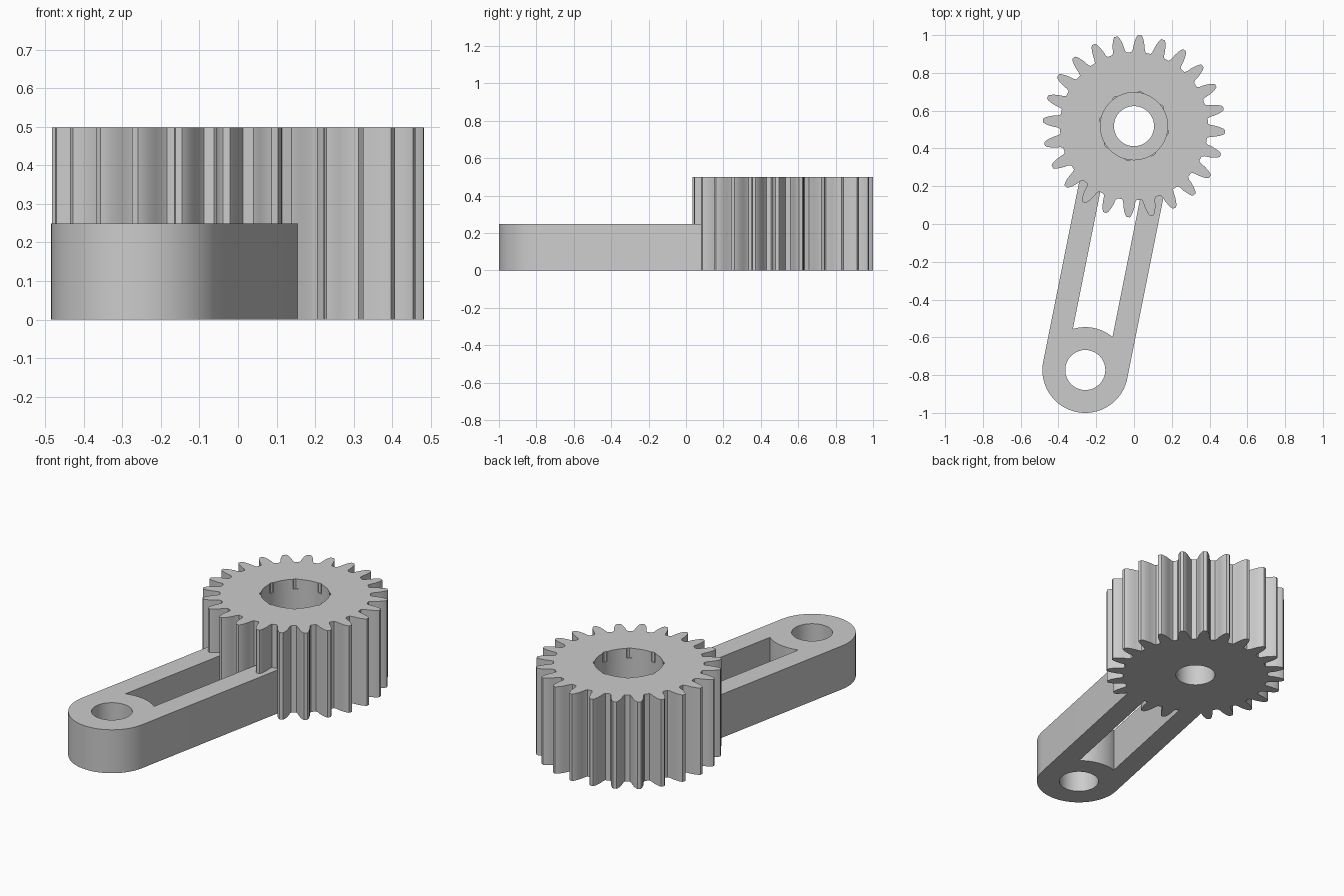
import bpy, math
from mathutils import Vector

if "Cube" in bpy.data.objects:
    bpy.data.objects.remove(bpy.data.objects["Cube"], do_unlink=True)

GEAR = Vector((0, 0.518))      # gear axis
PIVOT = Vector((-0.258, -0.773))  # axis of the arm's free end
TEETH = 24
ROOT_R, BORE_R, SEAT_R, END_R, SLOT = 0.392, 0.106, 0.178, 0.227, 0.107
GEAR_H, ARM_H = 0.498, 0.249

grey = bpy.data.materials.new("plain_grey")
grey.use_nodes = True
colour = (0.6, 0.6, 0.6, 1)
grey.diffuse_color = colour
grey.node_tree.nodes["Principled BSDF"].inputs["Base Color"].default_value = colour


def polar(r, a):
    return Vector((r * math.cos(a), r * math.sin(a)))


def arc(centre, r, start, end, n):
    return [centre + polar(r, start + (end - start) * i / n) for i in range(n + 1)]


def circle(centre, r, n=64):
    return arc(centre, r, 0, math.tau, n)[:-1]


def prism(name, outlines, z0, z1):
    """Extrude closed outlines, inner ones becoming holes."""
    curve = bpy.data.curves.new(name, "CURVE")
    curve.dimensions = "2D"
    curve.fill_mode = "BOTH"
    curve.extrude = (z1 - z0) / 2
    for pts in outlines:
        spline = curve.splines.new("POLY")
        spline.points.add(len(pts) - 1)
        for point, p in zip(spline.points, pts):
            point.co = (p.x, p.y, 0, 1)
        spline.use_cyclic_u = True
    curve.materials.append(grey)
    obj = bpy.data.objects.new(name, curve)
    bpy.context.collection.objects.link(obj)
    select(obj)
    bpy.ops.object.convert(target="MESH")
    obj = bpy.context.object
    obj.name = name
    bpy.ops.object.mode_set(mode="EDIT")
    bpy.ops.mesh.select_all(action="SELECT")
    bpy.ops.mesh.remove_doubles(threshold=0.0001)
    bpy.ops.mesh.normals_make_consistent(inside=False)
    bpy.ops.object.mode_set(mode="OBJECT")
    for v in obj.data.vertices:
        v.co.z += (z0 + z1) / 2
    return obj


def select(obj):
    bpy.ops.object.select_all(action="DESELECT")
    obj.select_set(True)
    bpy.context.view_layer.objects.active = obj


def cut(obj, cutter):
    mod = obj.modifiers.new("cut", "BOOLEAN")
    mod.operation = "DIFFERENCE"
    mod.solver = "EXACT"
    mod.object = cutter
    select(obj)
    bpy.ops.object.modifier_apply(modifier=mod.name)
    bpy.data.objects.remove(cutter, do_unlink=True)


def smooth(obj):
    select(obj)
    bpy.ops.object.shade_smooth_by_angle(angle=math.radians(30))


# Gear: one tooth flank (radius, half width) mirrored and repeated
flank = [(ROOT_R, 0.038), (0.405, 0.032), (0.43, 0.029), (0.455, 0.023), (0.473, 0.016), (0.483, 0.009)]
tooth = [(r, -w) for r, w in flank] + [(r, w) for r, w in reversed(flank)]
outline = []
for i in range(TEETH):
    a = math.tau * i / TEETH + math.radians(-3.6)
    outline += [GEAR + polar(r, a + w / r) for r, w in tooth]
gear = prism("gear", [outline, circle(GEAR, BORE_R)], 0, GEAR_H)

# Wide seat bored into the upper half
cut(gear, prism("seat_cutter", [circle(GEAR, SEAT_R, 96)], ARM_H, 0.6))

# Eight shallow notches around the seat's rim
notches = []
for i in range(8):
    a = math.tau * i / 8 + math.radians(-11)
    notches += [GEAR + polar(SEAT_R + d, a + t) for d, t in
                ((-0.006, -0.09), (0.004, -0.07), (0.008, 0), (0.004, 0.07), (-0.006, 0.09))]
cut(gear, prism("notch_cutter", [notches], GEAR_H - 0.055, 0.6))
smooth(gear)

# Arm: rounded free end with two rails running into the gear
along = (GEAR - PIVOT).normalized()
across = Vector((along.y, -along.x))
length = (GEAR - PIVOT).length
base = math.atan2(across.y, across.x)


def local(u, v):
    return PIVOT + across * u + along * v


def reach(u):
    return length - math.sqrt(0.385 ** 2 - u ** 2)


inner = math.acos(SLOT / END_R)
arm_outline = [local(-END_R, reach(END_R))]
arm_outline += arc(PIVOT, END_R, base - math.pi, base, 48)
arm_outline += [local(END_R, reach(END_R)), local(SLOT, reach(SLOT))]
arm_outline += arc(PIVOT, END_R, base + inner, base + math.pi - inner, 16)
arm_outline += [local(-SLOT, reach(SLOT))]
arm = prism("arm", [arm_outline, circle(PIVOT, BORE_R)], 0, ARM_H)
smooth(arm)
